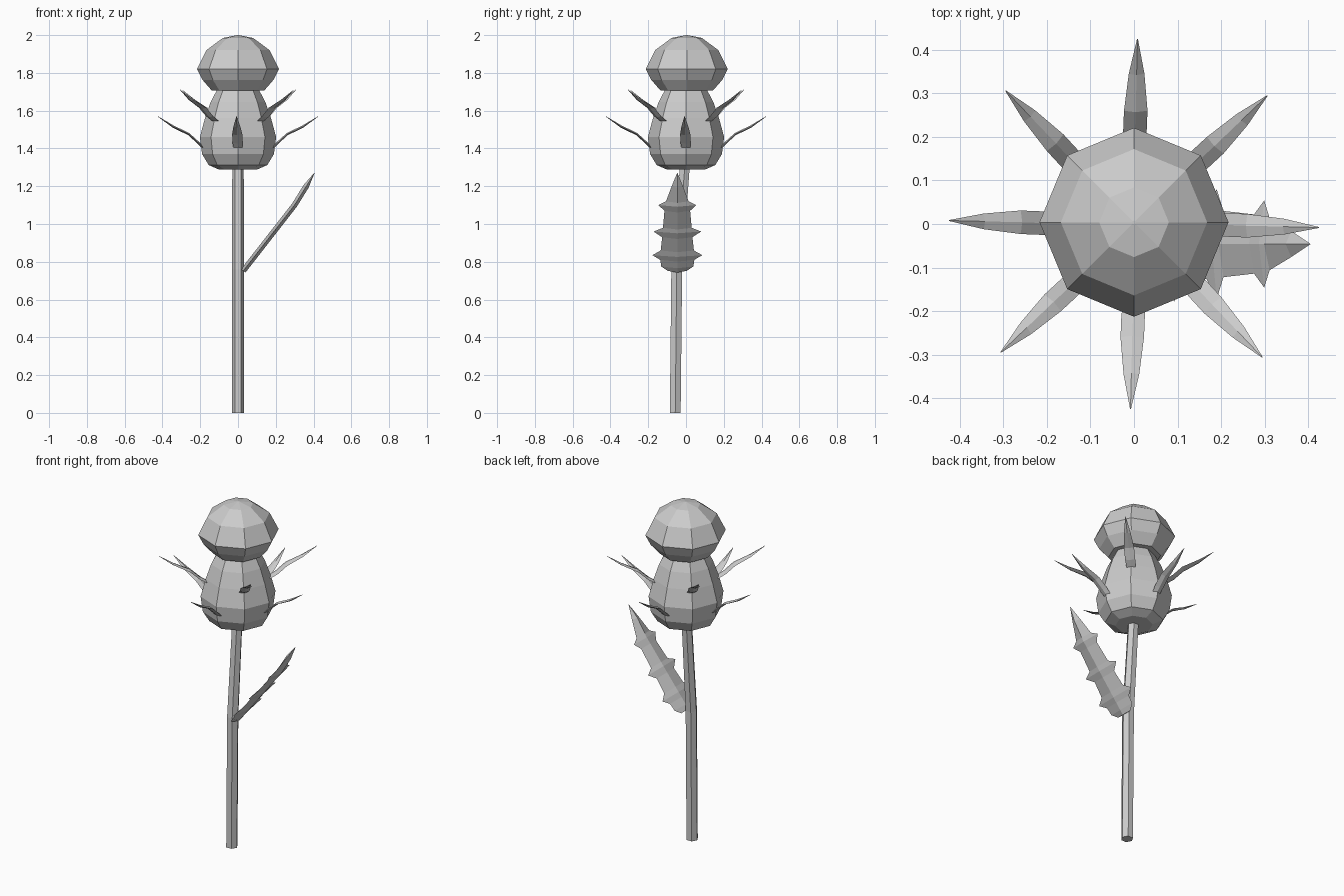
import bpy, math
from mathutils import Vector

if "Cube" in bpy.data.objects:
    bpy.data.objects.remove(bpy.data.objects["Cube"])


def make(name, verts, faces):
    me = bpy.data.meshes.new(name)
    me.from_pydata(verts, [], faces)
    me.validate()
    ob = bpy.data.objects.new(name, me)
    bpy.context.collection.objects.link(ob)
    return ob


def rings(name, sides, sections, turn=0.0):
    """Stack of rings: (centre x, centre y, z, radius), capped at both ends."""
    verts, faces = [], []
    for cx, cy, z, r in sections:
        for i in range(sides):
            a = turn + 2 * math.pi * i / sides
            verts.append((cx + r * math.cos(a), cy + r * math.sin(a), z))
    for k in range(len(sections) - 1):
        for i in range(sides):
            j = (i + 1) % sides
            a, b = k * sides, (k + 1) * sides
            faces.append((a + i, a + j, b + j, b + i))
    faces.append(tuple(reversed(range(sides))))
    n = (len(sections) - 1) * sides
    faces.append(tuple(range(n, n + sides)))
    return make(name, verts, faces)


def blade(name, path, half_widths, thick, cy=0.0, tip_y=0.0):
    """Lens-shaped blade following (x, z) points, width along y."""
    verts, faces = [], []
    n = len(path)
    for k, ((x, z), w) in enumerate(zip(path, half_widths)):
        p, q = path[max(k - 1, 0)], path[min(k + 1, n - 1)]
        d = Vector((q[0] - p[0], q[1] - p[1])).normalized()
        t = thick if k < n - 1 else 0.001
        y = cy + tip_y * k / (n - 1)
        verts += [(x, y - w, z), (x + d.y * t, y, z - d.x * t),
                  (x, y + w, z), (x - d.y * t, y, z + d.x * t)]
    for k in range(n - 1):
        a = 4 * k
        for i in range(4):
            j = (i + 1) % 4
            faces.append((a + i, a + j, a + 4 + j, a + 4 + i))
    e = 4 * (n - 1)
    faces += [(3, 2, 1, 0), (e, e + 1, e + 2, e + 3)]
    return make(name, verts, faces)


# stem, bending back towards the flower
rings("stem", 6, [(0, -0.057, 0, 0.033), (0, -0.049, 0.76, 0.033),
                  (0, -0.005, 1.32, 0.03)])

# spiny bulb and flower tuft
bulb = [(0.10, 1.288), (0.155, 1.312), (0.19, 1.37), (0.202, 1.46),
        (0.175, 1.56), (0.145, 1.645), (0.11, 1.712)]
rings("bulb", 8, [(0, 0, z, r) for r, z in bulb])
tuft = [(0.14, 1.708), (0.188, 1.763), (0.217, 1.82), (0.168, 1.92),
        (0.08, 1.985), (0.004, 2.0)]
rings("flower_tuft", 8, [(0, 0.004, z, r) for r, z in tuft])

# two staggered whorls of bracts
bract = [(0.18, 1.40), (0.21, 1.43), (0.26, 1.475), (0.345, 1.517), (0.425, 1.57)]
widths = [0.024, 0.027, 0.027, 0.018, 0.001]
for i in range(8):
    lift = 0.14 * (i % 2)
    inset = 0.02 * (i % 2)
    pts = [(x - (inset if k == 0 else 0), z + lift) for k, (x, z) in enumerate(bract)]
    ob = blade("upper_bract" if i % 2 else "lower_bract", pts, widths, 0.006, 0, -0.008)
    ob.rotation_euler.z = i * math.pi / 4

# toothed leaf: height and half width along its length
leaf = [(0.752, 0.05), (0.775, 0.085), (0.81, 0.09), (0.835, 0.132), (0.86, 0.088),
        (0.93, 0.08), (0.96, 0.126), (0.98, 0.076), (1.07, 0.068), (1.10, 0.1),
        (1.12, 0.06), (1.20, 0.03), (1.27, 0.001)]


def leaf_x(z):
    if z < 1.1:
        return 0.03 + (z - 0.755) * 0.78
    return 0.299 + (z - 1.1) * 0.62


blade("leaf", [(leaf_x(z), z) for z, w in leaf], [w for z, w in leaf], 0.015, -0.046)
